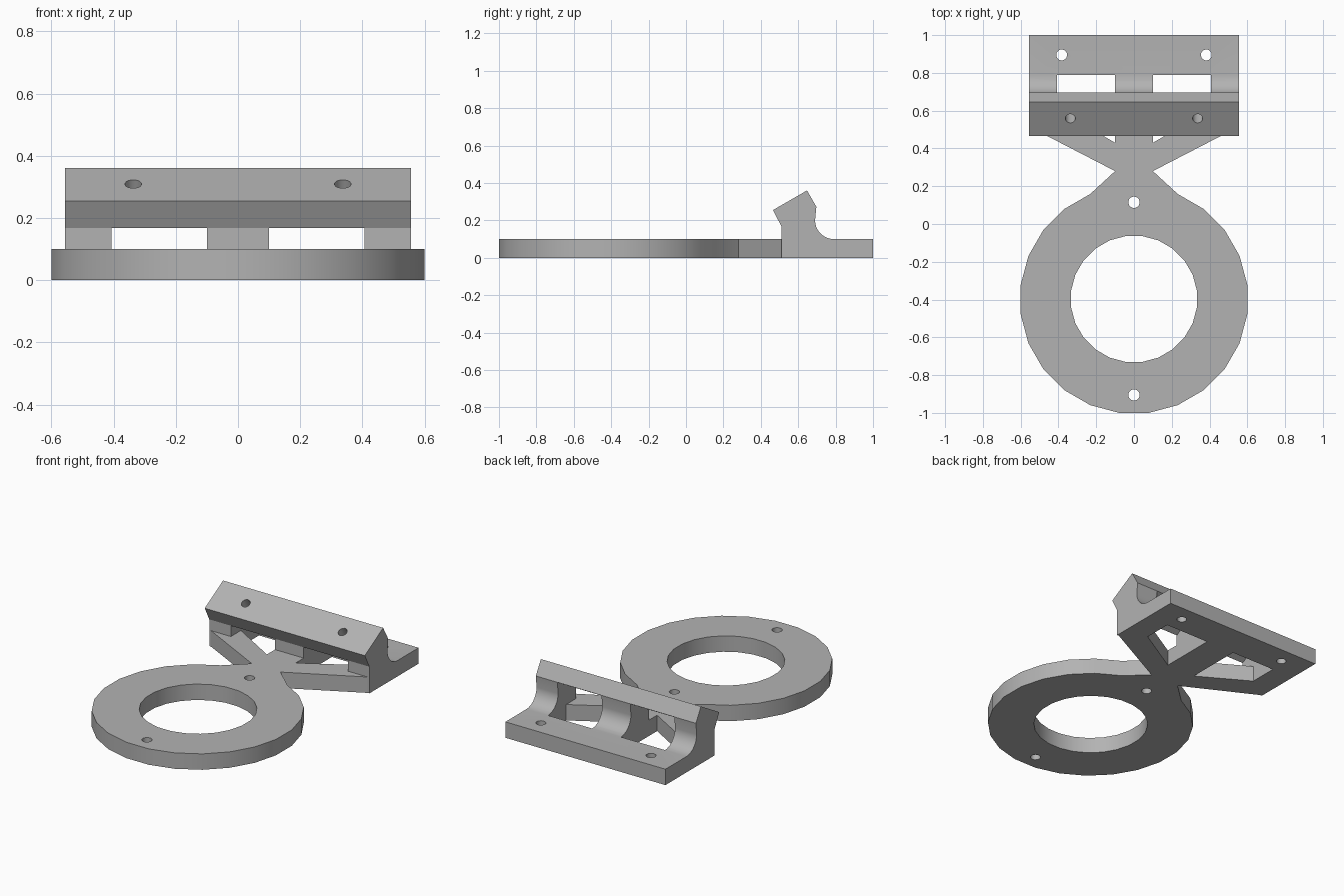
import bpy, bmesh
from math import radians, sin, cos
from mathutils import Matrix, Vector

cube = bpy.data.objects.get("Cube")
if cube:
    bpy.data.objects.remove(cube, do_unlink=True)

grey = bpy.data.materials.new("plain grey")
grey.use_nodes = True
colour = (0.45, 0.45, 0.45, 1)
grey.diffuse_color = colour
grey.node_tree.nodes["Principled BSDF"].inputs["Base Color"].default_value = colour


def prism(name, points, push):
    """Close a planar outline and extrude it along push."""
    bm = bmesh.new()
    face = bm.faces.new([bm.verts.new(p) for p in points])
    new = bmesh.ops.extrude_face_region(bm, geom=[face])["geom"]
    bmesh.ops.translate(bm, vec=push, verts=[v for v in new if isinstance(v, bmesh.types.BMVert)])
    bmesh.ops.recalc_face_normals(bm, faces=bm.faces)
    mesh = bpy.data.meshes.new(name)
    bm.to_mesh(mesh)
    bm.free()
    mesh.materials.append(grey)
    ob = bpy.data.objects.new(name, mesh)
    bpy.context.collection.objects.link(ob)
    return ob


def plan(name, outline, z0, z1):
    return prism(name, [(x, y, z0) for x, y in outline], (0, 0, z1 - z0))


def side(name, profile, x0, x1):
    return prism(name, [(x0, y, z) for y, z in profile], (x1 - x0, 0, 0))


def drill(centre, radius, sides=16, tilt=0.0, depth=0.4):
    turn = Matrix.Translation(centre) @ Matrix.Rotation(tilt, 4, 'X')
    steps = [radians(360 * (i + 0.5) / sides) for i in range(sides)]
    ring = [turn @ Vector((radius * cos(a), radius * sin(a), -depth / 2)) for a in steps]
    return prism("hole_cutter", ring, turn.to_3x3() @ Vector((0, 0, depth)))


def combine(target, tool, operation):
    mod = target.modifiers.new(operation, 'BOOLEAN')
    mod.operation, mod.solver, mod.object = operation, 'EXACT', tool
    graph = bpy.context.evaluated_depsgraph_get()
    mesh = bpy.data.meshes.new_from_object(target.evaluated_get(graph))
    target.modifiers.clear()
    target.data = mesh
    bpy.data.objects.remove(tool, do_unlink=True)


# Flat ring with a narrow neck and two splayed arms
thick, half, ring_y = 0.1, 0.557, -0.4
outline = [(0.605 * cos(radians(a)), ring_y + 0.605 * sin(radians(a)))
           for a in (112.5 + 15 * i for i in range(22))]
outline += [(0.1, 0.28), (0.545, 0.51), (0.545, 0.6),
            (-0.545, 0.6), (-0.545, 0.51), (-0.1, 0.28)]
bracket = plan("mounting_bracket", outline, 0, thick)

# Rear block: flange, concave fillet and tilted bar in one profile
low, high = (0.515, 0.168), (0.697, 0.273)
fillet = [(0.79 - 0.1 * cos(radians(a)), 0.2 - 0.1 * sin(radians(a)))
          for a in range(0, 91, 10)]
profile = [(0.51, 0), (0.51, 0.168), (0.465, 0.255), (0.647, 0.36), high]
profile += fillet + [(1, thick), (1, 0)]
combine(bracket, side("rear_block", profile, -half, half), 'UNION')

# Windows through the plate and the web below the bar
for s in (-1, 1):
    opening = [(0.1, 0.43), (0.407, 0.61), (0.407, 0.79), (0.1, 0.79)]
    combine(bracket, plan("window_cutter", [(s * x, y) for x, y in opening], -0.1, 0.12), 'DIFFERENCE')
    gap = [(0.4, thick), (0.4, low[1]), low, high, (0.79, high[1]), (0.79, thick)]
    combine(bracket, side("web_cutter", gap, s * 0.1, s * 0.407), 'DIFFERENCE')

# Central opening and screw holes
combine(bracket, drill((0, -0.397, 0), 0.336, 24), 'DIFFERENCE')
for y in (0.115, -0.905):
    combine(bracket, drill((0, y, 0), 0.03), 'DIFFERENCE')
for s in (-1, 1):
    combine(bracket, drill((s * 0.383, 0.895, 0), 0.029), 'DIFFERENCE')
    combine(bracket, drill((s * 0.337, 0.56, 0.307), 0.027, tilt=radians(30), depth=0.3), 'DIFFERENCE')

# Smooth curved walls, sharp edges
bpy.ops.object.select_all(action='DESELECT')
bracket.select_set(True)
bpy.context.view_layer.objects.active = bracket
bpy.ops.object.shade_smooth_by_angle(angle=radians(25))
